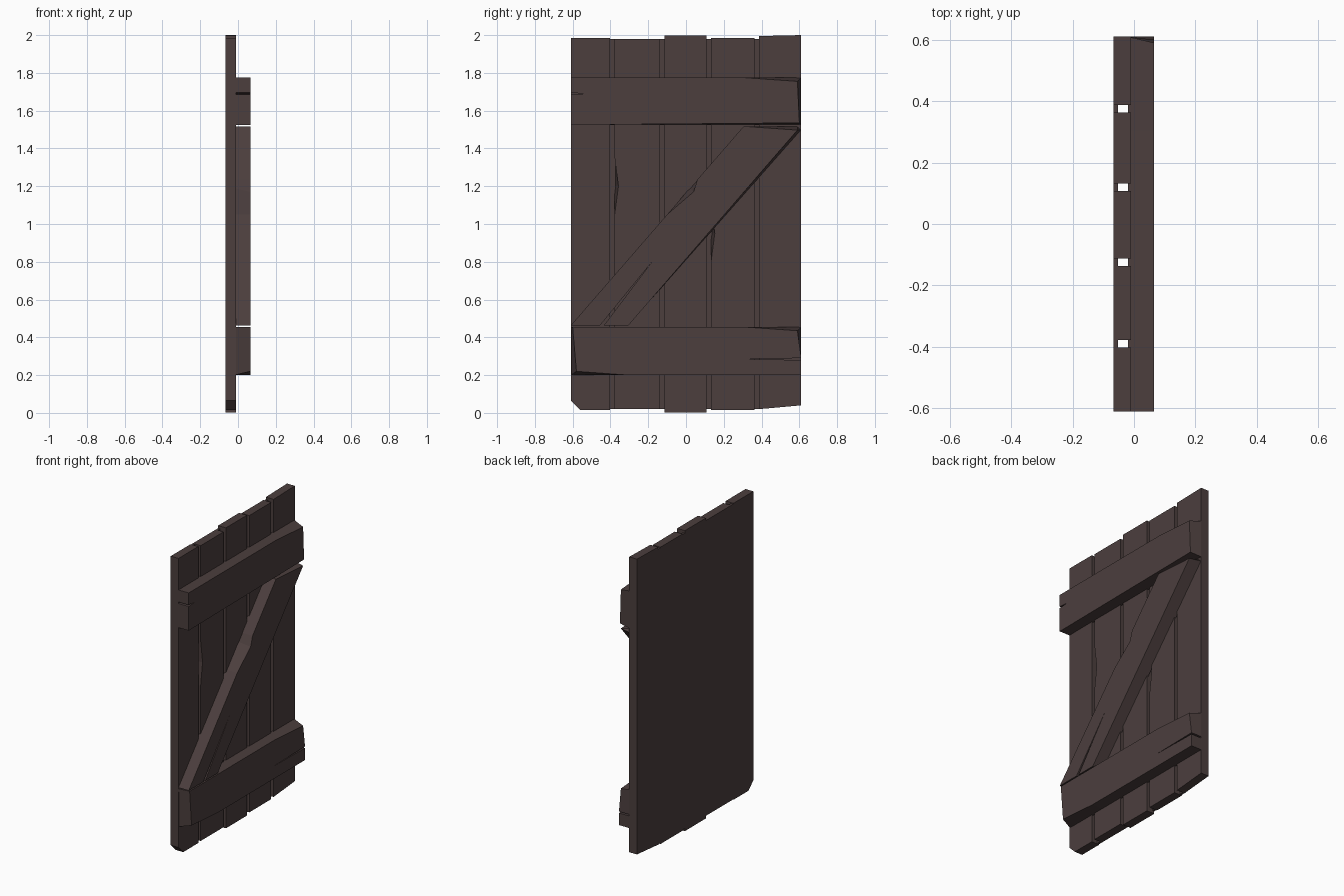
import bpy
import bmesh

cube = bpy.data.objects.get("Cube")
if cube:
    bpy.data.objects.remove(cube, do_unlink=True)

wood = bpy.data.materials.new("dark brown wood")
wood.use_nodes = True
wood.diffuse_color = (0.072, 0.049, 0.048, 1)
shader = wood.node_tree.nodes["Principled BSDF"]
shader.inputs["Base Color"].default_value = wood.diffuse_color
shader.inputs["Roughness"].default_value = 0.9

# Depth layers along x, from the flat rear to the front of the battens
rear_x, strip_x, batten_x, plank_x, front_x = -0.067, -0.052, -0.02, -0.01, 0.065

# Main layout: door half width, height, and the edges of the two battens
half, height = 0.61, 2
lower_bottom, lower_top = 0.2, 0.455
upper_bottom, upper_top = 1.525, 1.775
bevel = 0.02


def board(name, outline, back, front):
    """Extrude an outline of (y, z) points; extra values shift the front corner."""
    bm = bmesh.new()
    back_ring, front_ring = [], []
    for y, z, *shift in outline:
        dy, dz = shift or (0, 0)
        back_ring.append(bm.verts.new((back, y, z)))
        front_ring.append(bm.verts.new((front, y + dy, z + dz)))
    bm.faces.new(back_ring)
    bm.faces.new(front_ring)
    for i in range(len(outline)):
        bm.faces.new((back_ring[i - 1], back_ring[i], front_ring[i], front_ring[i - 1]))
    bmesh.ops.recalc_face_normals(bm, faces=bm.faces)
    mesh = bpy.data.meshes.new(name)
    bm.to_mesh(mesh)
    bm.free()
    mesh.materials.append(wood)
    bpy.context.collection.objects.link(bpy.data.objects.new(name, mesh))


def chipped_edge(y, z, length):
    """Points running down an edge whose front corner is knocked off."""
    return [(y, z + length / 2), (y, z, bevel, 0), (y, z - length / 2)]


def split_end(side, z, length):
    """Points of a thin crack running inward from one end of a batten."""
    end = side * half
    crack = bevel / 4
    return [(end, z - side * crack), (end - side * length, z), (end, z + side * crack)]


# Upright planks with uneven ends; two have chipped edges, the first a broken corner
seams = [-0.39, -0.125, 0.12, 0.375]
gap = 0.0125
lefts = [-half] + [y + gap for y in seams]
rights = [y - gap for y in seams] + [half]
wear = [0.016, 0.02, 0.003, 0.015, 0.005]
chips = {"plank_2": (1.2, 0.3), "plank_4": (0.95, 0.3)}

for i, (left, right, worn) in enumerate(zip(lefts, rights, wear)):
    name = f"plank_{i + 1}"
    foot = [(left, worn), (right, worn)]
    if i == 0:
        corner = 0.05
        foot = [(left, worn + corner), (left + corner, worn), (right, worn)]
    if right == half:
        foot = [(left, bevel), (right, 2 * bevel)]
    head = [(right, height - worn), (left, height - worn)]
    if right == half:
        head[0] = (right, height)
    edge = chipped_edge(left, *chips[name]) if name in chips else []
    board(name, foot + head + edge, rear_x, plank_x)

# Thin strips close the back of each gap
for i, y in enumerate(seams):
    left, right = y - bevel, y + bevel
    foot, head = bevel, height - bevel
    outline = [(left, foot), (right, foot), (right, head), (left, head)]
    board(f"gap_strip_{i + 1}", outline, rear_x, strip_x)

# Cross battens with worn front corners and a split in one end
board("upper_batten", [
    (-half, upper_bottom),
    (half, upper_bottom, -bevel / 2, bevel / 2),
    (half, upper_top, -bevel, -bevel),
    (half / 2, upper_top),
    (-half, upper_top),
    *split_end(-1, 1.69, 0.07),
], batten_x, front_x)

board("lower_batten", [
    (-half, lower_bottom, 1.5 * bevel, bevel),
    (-half / 2, lower_bottom),
    (half, lower_bottom),
    *split_end(1, 0.285, 0.34),
    (half, lower_top, -bevel, -bevel),
    (half / 2, lower_top),
    (-half, lower_top, bevel / 2, 0),
], batten_x, front_x)

# Diagonal brace fitted just clear of the battens, with a long split and a chip
clearance = 0.008
brace_foot, brace_head = lower_top + clearance, upper_bottom - clearance
width = half / 2
tip = brace_head - bevel
board("diagonal_brace", [
    (-half, brace_foot),
    (-0.455, brace_foot),
    (-0.18, 0.8),
    (-0.435, brace_foot),
    (-width, brace_foot),
    (half, tip, -bevel, 0),
    (half - bevel, brace_head, 0, -bevel),
    (width, brace_head),
    (0.06, 1.235),
    (0.02, 1.19, bevel, -bevel),
    (-0.1, 1.05),
], batten_x, front_x)
